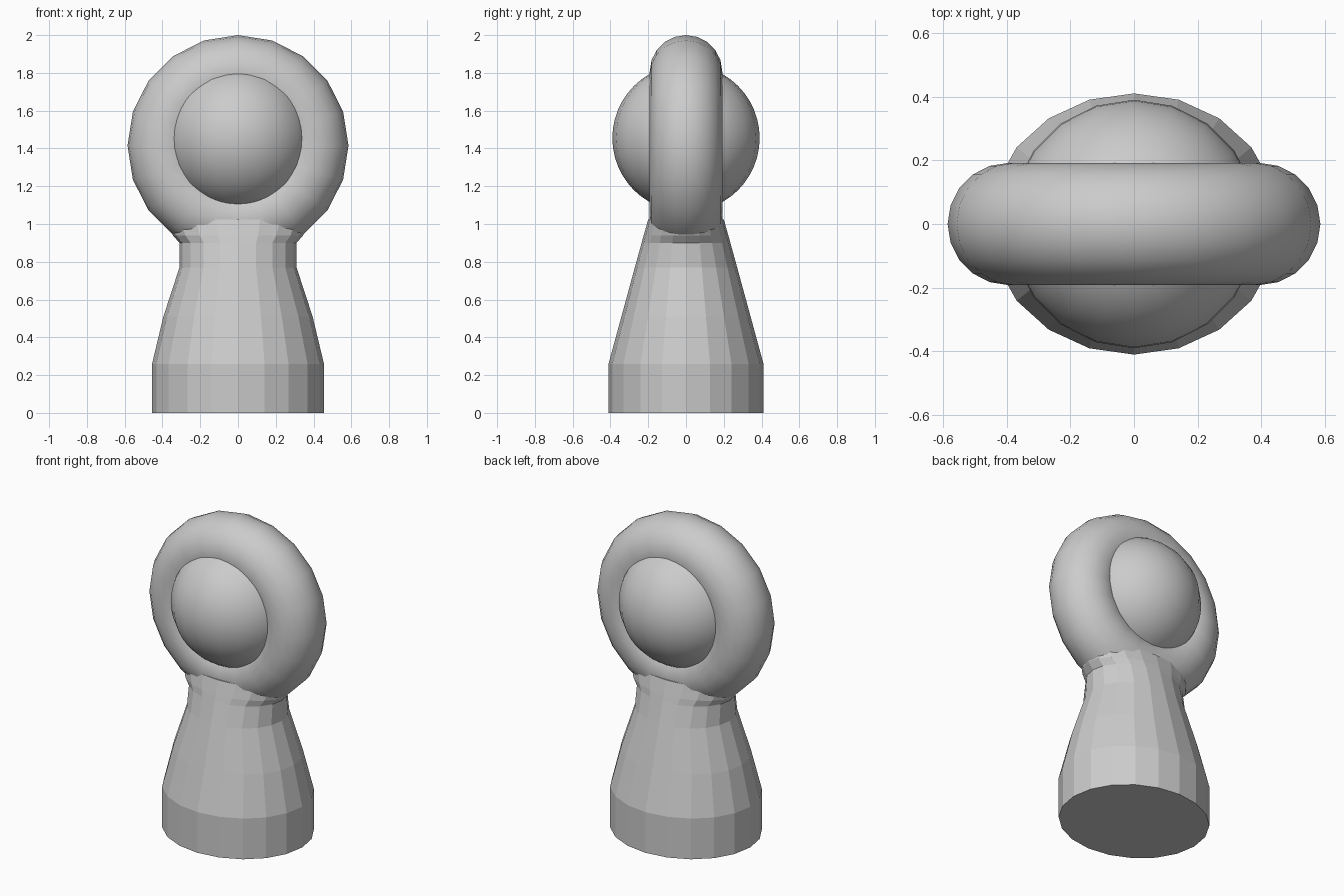
import bpy, bmesh
from math import sin, cos, pi, radians

if "Cube" in bpy.data.objects:
    bpy.data.objects.remove(bpy.data.objects["Cube"])

SIDES = 20


def lofted_ellipses(name, sections):
    """Stack of elliptical rings (z, half width x, half depth y), capped at both ends."""
    bm = bmesh.new()
    rings = []
    for z, a, b in sections:
        rings.append([bm.verts.new((a * cos(2 * pi * i / SIDES),
                                    b * sin(2 * pi * i / SIDES), z))
                      for i in range(SIDES)])
    for lo, hi in zip(rings, rings[1:]):
        for i in range(SIDES):
            j = (i + 1) % SIDES
            bm.faces.new((lo[i], lo[j], hi[j], hi[i]))
    bm.faces.new(rings[0][::-1])
    bm.faces.new(rings[-1])
    mesh = bpy.data.meshes.new(name)
    bm.to_mesh(mesh)
    bm.free()
    obj = bpy.data.objects.new(name, mesh)
    bpy.context.collection.objects.link(obj)
    return obj


# Faceted shank: straight foot, tapered body, narrow neck flaring into the ring
lofted_ellipses("shank", [
    (0.00, 0.455, 0.41),
    (0.26, 0.455, 0.41),
    (0.51, 0.395, 0.342),
    (0.77, 0.31, 0.271),
    (0.90, 0.31, 0.235),
    (0.94, 0.345, 0.224),
    (1.025, 0.38, 0.20),
])

# Rounded eye ring, axis along y
bpy.ops.mesh.primitive_torus_add(major_segments=SIDES, minor_segments=SIDES,
                                 major_radius=0.393, minor_radius=0.192,
                                 location=(0, 0, 1.415),
                                 rotation=(radians(90), 0, 0))
ring = bpy.context.object
ring.name = "eye_ring"
bpy.ops.object.shade_smooth()

# Ball held in the ring
bpy.ops.mesh.primitive_uv_sphere_add(segments=SIDES, ring_count=24,
                                     radius=0.39, location=(0, 0, 1.455))
ball = bpy.context.object
ball.name = "ball"
bpy.ops.object.shade_smooth()
